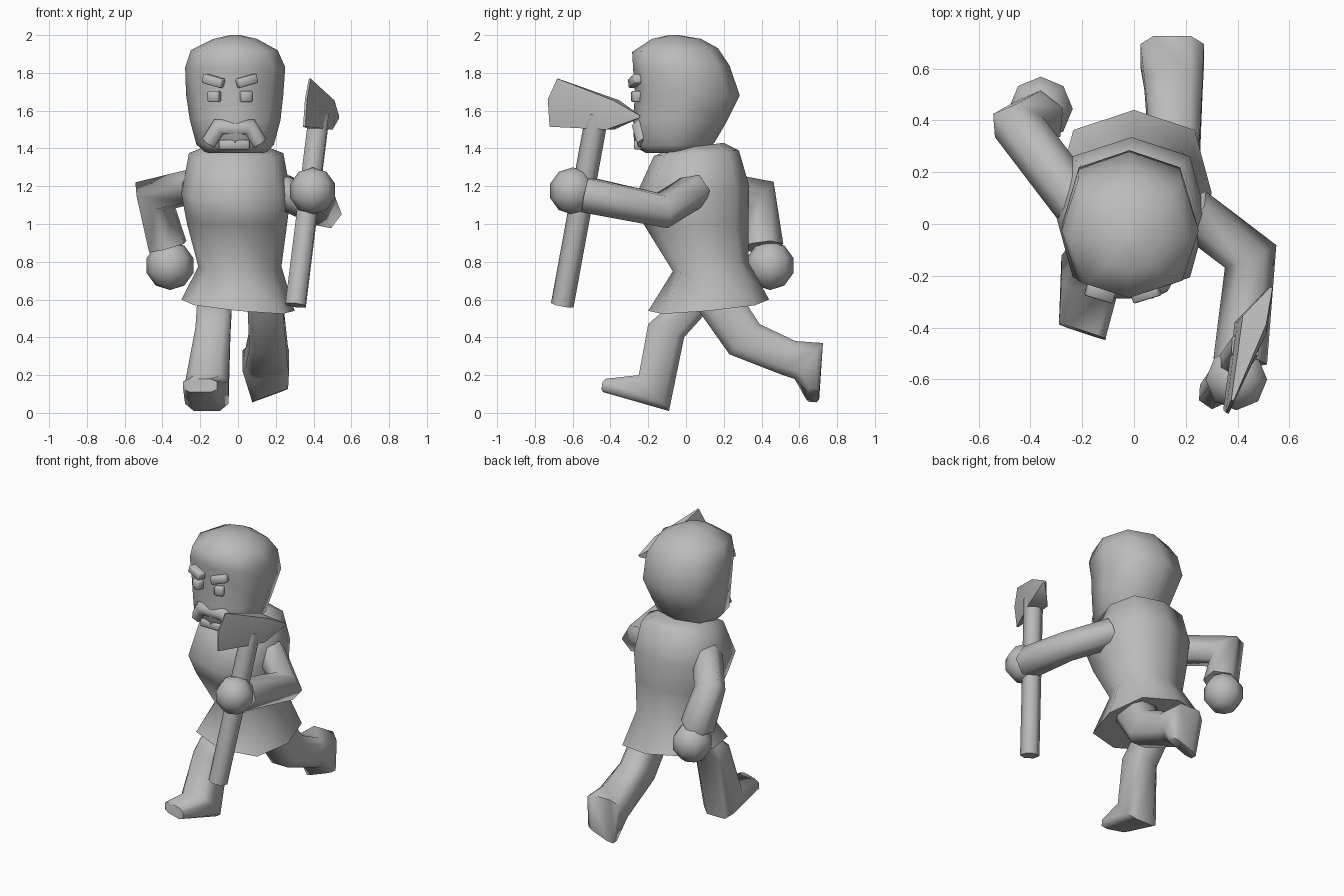
import bpy, bmesh, math
from mathutils import Vector, Matrix

if "Cube" in bpy.data.objects:
    bpy.data.objects.remove(bpy.data.objects["Cube"])

grey = bpy.data.materials.new("clay grey")
grey.diffuse_color = (0.5, 0.5, 0.5, 1)
grey.use_nodes = True
grey.node_tree.nodes["Principled BSDF"].inputs["Base Color"].default_value = grey.diffuse_color


def finish(name, bm, angle=75):
    bmesh.ops.recalc_face_normals(bm, faces=bm.faces)
    me = bpy.data.meshes.new(name)
    bm.to_mesh(me)
    bm.free()
    ob = bpy.data.objects.new(name, me)
    bpy.context.collection.objects.link(ob)
    me.materials.append(grey)
    bpy.context.view_layer.objects.active = ob
    ob.select_set(True)
    bpy.ops.object.shade_smooth_by_angle(angle=math.radians(angle))
    ob.select_set(False)
    return ob


def loft(name, rings, angle=75):
    bm = bmesh.new()
    loops = [[bm.verts.new(p) for p in r] for r in rings]
    n = len(loops[0])
    for a, b in zip(loops, loops[1:]):
        for i in range(n):
            j = (i + 1) % n
            bm.faces.new((a[i], a[j], b[j], b[i]))
    bm.faces.new(loops[0])
    bm.faces.new(loops[-1])
    return finish(name, bm, angle)


def octagon(x0, x1, y0, y1, zf, zb, tilt=0.0, c=.78):
    """Eight-sided body section with a point at front and back."""
    cx, cy = (x0 + x1) / 2, (y0 + y1) / 2
    unit = [(0, 1), (c, .76), (1, 0), (c, -.76), (0, -1), (-c, -.76), (-1, 0), (-c, .76)]
    return [(cx + u * (x1 - x0) / 2, cy + v * (y1 - y0) / 2,
             zf + (zb - zf) * (v + 1) / 2 + tilt * u) for u, v in unit]


def leg_ring(p, q, x0, x1, yaw=0.0, tilt=0.0):
    """Rounded section between side-view points p and q, spanning x0 to x1."""
    c, h = (Vector(p) + Vector(q)) / 2, (Vector(p) - Vector(q)) / 2
    ring = []
    for u, v in [(1, .6), (.6, 1), (-.6, 1), (-1, .6), (-1, -.6), (-.6, -1), (.6, -1), (1, -.6)]:
        s = c + h * v
        ring.append(((x0 + x1) / 2 + u * (x1 - x0) / 2, s.x + yaw * u, s.y + tilt * u))
    return ring


def tube(name, path, radius, sides=6, end=1.0):
    """Straight-sided tube with mitred joints."""
    pts = [Vector(p) for p in path]
    dirs = [(b - a).normalized() for a, b in zip(pts, pts[1:])]
    u = dirs[0].cross(Vector((0, 0, 1))).normalized()
    v = dirs[0].cross(u)
    rings = [[pts[0] + radius * (u * math.cos(t) + v * math.sin(t))
              for t in (math.tau * i / sides for i in range(sides))]]
    for k in range(1, len(pts)):
        d = dirs[k - 1]
        n = (d + dirs[k]).normalized() if k < len(dirs) else d
        rings.append([p + d * ((pts[k] - p).dot(n) / d.dot(n)) for p in rings[-1]])
    rings[-1] = [pts[-1] + (p - pts[-1]) * end for p in rings[-1]]
    return loft(name, rings)


def box(name, loc, size, roll=0.0, yaw=0.0):
    bm = bmesh.new()
    bmesh.ops.create_cube(bm, size=1, matrix=Matrix.Translation(loc)
                          @ Matrix.Rotation(yaw, 4, 'Z') @ Matrix.Rotation(roll, 4, 'Y')
                          @ Matrix.Diagonal((*size, 1)))
    bmesh.ops.bevel(bm, geom=bm.edges[:], offset=0.006, segments=1, affect='EDGES')
    return finish(name, bm)


def ball(name, loc, r):
    bm = bmesh.new()
    bmesh.ops.create_uvsphere(bm, u_segments=8, v_segments=5, radius=r,
                              matrix=Matrix.Translation(loc))
    return finish(name, bm)


# Tunic: flared hem, pinched waist, broad chest
loft("tunic", [
    octagon(-.30, .30, -.20, .44, .54, .60, -.03),
    octagon(-.21, .23, -.07, .33, .75, .80),
    octagon(-.27, .26, -.225, .33, 1.0, 1.0),
    octagon(-.30, .28, -.28, .335, 1.12, 1.2),
    octagon(-.26, .24, -.17, .28, 1.36, 1.39),
    octagon(-.17, .15, -.10, .20, 1.39, 1.43),
])

# Head with hair bulging out over the nape
loft("head", [
    octagon(-.17, .15, -.21, .09, 1.375, 1.38),
    octagon(-.22, .19, -.275, .15, 1.41, 1.43),
    octagon(-.255, .225, -.28, .215, 1.56, 1.54, c=.73),
    octagon(-.275, .24, -.27, .285, 1.69, 1.68, c=.76),
    octagon(-.28, .25, -.28, .23, 1.82, 1.84, c=.76),
    octagon(-.25, .21, -.285, .17, 1.91, 1.93, c=.73),
    octagon(-.13, .10, -.18, .08, 1.98, 1.98, c=.7),
    octagon(-.04, .01, -.09, -.04, 2.0, 2.0),
], 80)

# Face: eyes, slanted brows, drooping moustache over the chin
for side, x, s in (("right", -.125, -1), ("left", .04, 1)):
    box(side + "_eye", (x, -.255, 1.675), (.06, .06, .06), 0, .3 * s)
    box(side + "_brow", (x + .003 * s, -.258, 1.758), (.11, .07, .05), -.27 * s, .3 * s)
tube("moustache", [(-.15, -.22, 1.43), (-.10, -.243, 1.51),
                   (.06, -.243, 1.51), (.11, -.22, 1.43)], .045)
box("chin", (-.02, -.245, 1.42), (.16, .06, .05))

# Arms and fists
tube("left_arm", [(.22, .05, 1.18), (.45, -.125, 1.072), (.41, -.53, 1.155)], .095, end=1.1)
ball("left_fist", (.395, -.60, 1.175), .125)
tube("right_arm", [(-.22, .08, 1.205), (-.445, .375, 1.15), (-.372, .405, .88)], .097, end=1.15)
ball("right_fist", (-.36, .445, .78), .13)

# Striding front leg: hip, knee, heel, toe
loft("right_leg", [
    leg_ring((-.03, .62), (.17, .60), -.215, -.03),
    leg_ring((-.20, .47), (-.01, .40), -.225, -.04),
    leg_ring((-.25, .20), (-.09, .01), -.28, -.05),
    leg_ring((-.41, .18), (-.42, .11), -.29, -.11, -.03),
])

# Trailing back leg: hip, knee, ankle, heel, toe
loft("left_leg", [
    leg_ring((.28, .64), (.06, .55), .05, .235),
    leg_ring((.39, .47), (.23, .31), .06, .255),
    leg_ring((.58, .38), (.50, .205), .04, .265),
    leg_ring((.725, .37), (.575, .18), .025, .27),
    leg_ring((.705, .09), (.635, .095), .075, .265, 0, .035),
])

# Axe: slim shaft, wedge blade with a rear spike
tube("axe_handle", [(.305, -.655, .57), (.43, -.47, 1.58)], .061)


def wedge(top, mid, low, t):
    """Vertical section of the axe head, thickened across the blade."""
    n = Vector((.94, -.35, 0)) * t
    top, mid, low = map(Vector, (top, mid, low))
    return [top + n * .8, mid + n, low + n, low - n, mid - n, top - n * .8]


loft("axe_head", [
    wedge((.38, -.68, 1.77), (.36, -.73, 1.66), (.35, -.72, 1.515), .006),
    wedge((.465, -.37, 1.655), (.455, -.40, 1.58), (.445, -.40, 1.50), .06),
    wedge((.53, -.245, 1.575), (.53, -.242, 1.568), (.53, -.25, 1.56), .006),
], 60)
